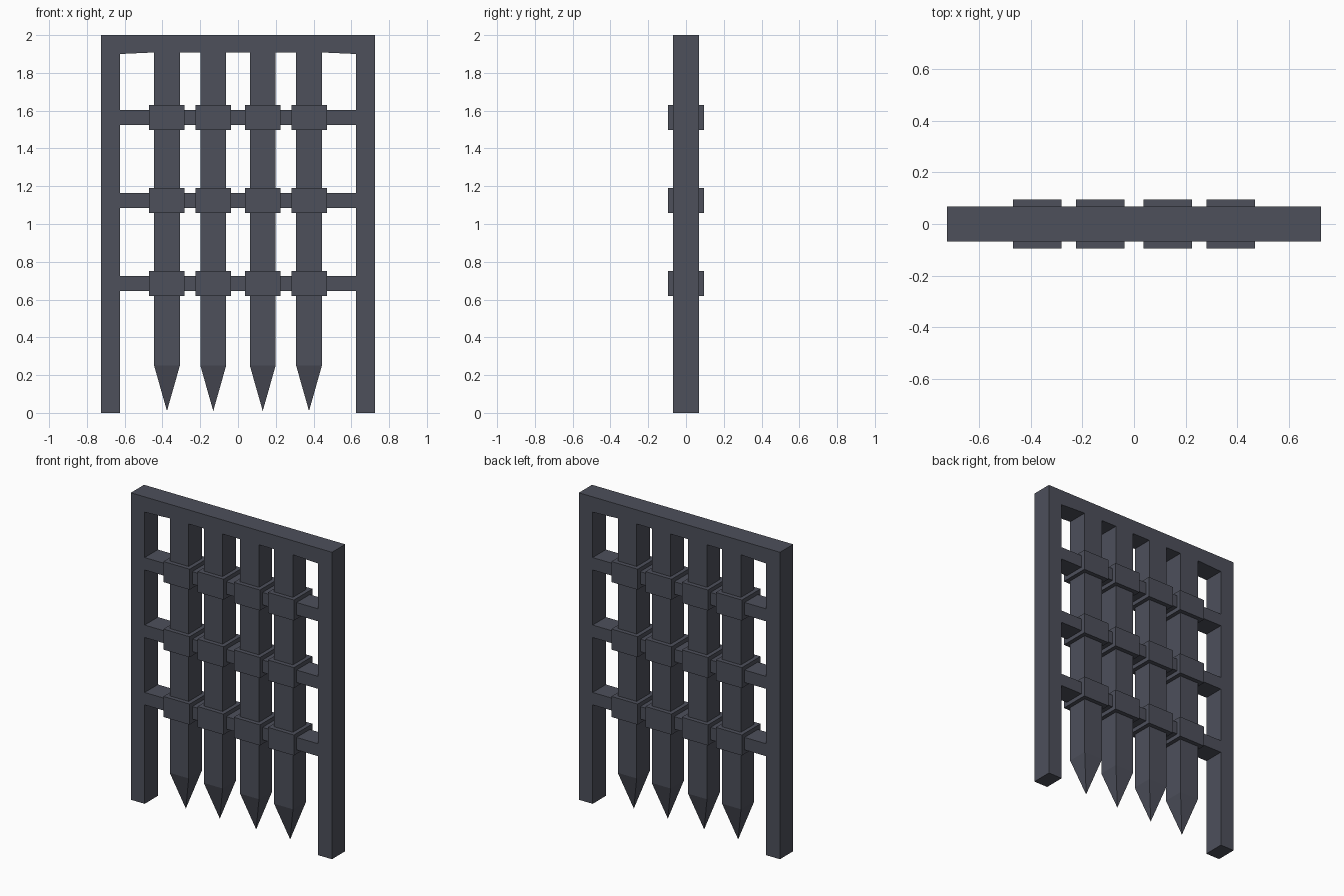
import bpy, bmesh

if "Cube" in bpy.data.objects:
    bpy.data.objects.remove(bpy.data.objects["Cube"])

iron = bpy.data.materials.new("dark_iron")
iron.diffuse_color = (0.075, 0.08, 0.105, 1)
iron.use_nodes = True
iron.node_tree.nodes["Principled BSDF"].inputs["Base Color"].default_value = iron.diffuse_color

DEPTH = 0.068                      # half depth of frame and bars
BAR_X = (-0.376, -0.131, 0.131, 0.376)
ROW_Z = (0.685, 1.124, 1.564)


def finish(bm, name):
    bmesh.ops.recalc_face_normals(bm, faces=bm.faces)
    me = bpy.data.meshes.new(name)
    bm.to_mesh(me)
    bm.free()
    me.materials.append(iron)
    obj = bpy.data.objects.new(name, me)
    bpy.context.collection.objects.link(obj)
    return obj


def box(name, centre, size):
    bm = bmesh.new()
    bmesh.ops.create_cube(bm, size=1)
    bmesh.ops.scale(bm, vec=size, verts=bm.verts)
    bmesh.ops.translate(bm, vec=centre, verts=bm.verts)
    return finish(bm, name)


# Gate frame: two posts and a lintel with a very slightly arched underside
half = [(0.725, 2.0), (0.725, 0), (0.625, 0), (0.625, 1.90), (0.45, 1.908)]
outline = half + [(-x, z) for x, z in reversed(half)]
bm = bmesh.new()
face = bm.faces.new([bm.verts.new((x, -DEPTH, z)) for x, z in outline])
ext = bmesh.ops.extrude_face_region(bm, geom=[face], use_keep_orig=True)
bmesh.ops.translate(bm, vec=(0, 2 * DEPTH, 0),
                    verts=[g for g in ext["geom"] if isinstance(g, bmesh.types.BMVert)])
finish(bm, "gate_frame")

# Vertical bars with pyramid spikes at the bottom
for i, x in enumerate(BAR_X, 1):
    bm = bmesh.new()
    corners = [(-1, -1), (1, -1), (1, 1), (-1, 1)]
    top, low = [[bm.verts.new((x + sx * DEPTH, sy * DEPTH, z)) for sx, sy in corners]
                for z in (1.908, 0.25)]
    tip = bm.verts.new((x, 0, 0.01))
    bm.faces.new(top)
    for a in range(4):
        b = (a + 1) % 4
        bm.faces.new((top[a], top[b], low[b], low[a]))
        bm.faces.new((low[a], low[b], tip))
    finish(bm, f"spiked_bar_{i}")

# Horizontal rails, with a clamp block at every crossing
for r, z in enumerate(ROW_Z, 1):
    box(f"cross_rail_{r}", (0, 0, z), (1.25, 2 * DEPTH, 0.081))
    for i, x in enumerate(BAR_X, 1):
        box(f"clamp_{r}_{i}", (x, 0, z), (0.188, 0.192, 0.134))
